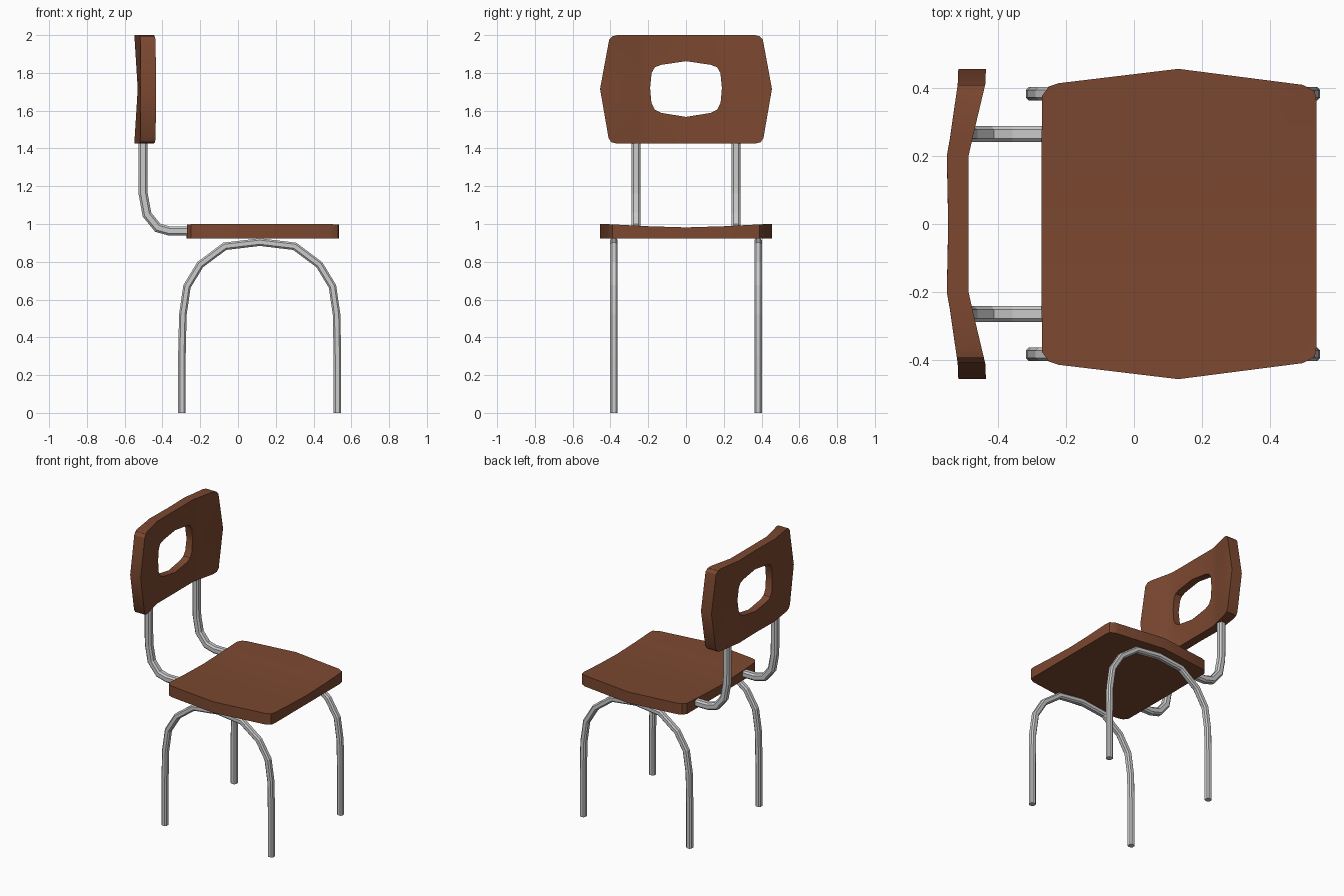
import bpy, bmesh, math
from mathutils import Vector

if "Cube" in bpy.data.objects:
    bpy.data.objects.remove(bpy.data.objects["Cube"])


def material(name, rgb):
    m = bpy.data.materials.new(name)
    m.diffuse_color = (*rgb, 1)
    m.use_nodes = True
    m.node_tree.nodes["Principled BSDF"].inputs["Base Color"].default_value = m.diffuse_color
    return m


wood = material("wood", (0.20, 0.065, 0.03))


def lerp(t, pts):
    """Piecewise linear lookup."""
    for (a, fa), (b, fb) in zip(pts, pts[1:]):
        if t <= b:
            return fa + (fb - fa) * max(0, t - a) / (b - a)
    return pts[-1][1]


def finish(name, bm, mat=None, smooth=False):
    bmesh.ops.recalc_face_normals(bm, faces=bm.faces)
    me = bpy.data.meshes.new(name)
    bm.to_mesh(me)
    bm.free()
    ob = bpy.data.objects.new(name, me)
    bpy.context.collection.objects.link(ob)
    if mat:
        me.materials.append(mat)
    if smooth:
        bpy.ops.object.select_all(action='DESELECT')
        ob.select_set(True)
        bpy.context.view_layer.objects.active = ob
        bpy.ops.object.shade_smooth_by_angle(angle=math.radians(25))
    return ob


def slab(name, loops, cuts_u, cuts_v, low, high):
    """Flat outline (u, v) with holes, cut at the bend lines, then given two curved sides."""
    bm = bmesh.new()
    for loop in loops:
        vs = [bm.verts.new((u, v, 0)) for u, v in loop]
        for a, b in zip(vs, vs[1:] + vs[:1]):
            bm.edges.new((a, b))
    bmesh.ops.triangle_fill(bm, edges=bm.edges[:], use_beauty=True)
    for axis, cuts in ((0, cuts_u), (1, cuts_v)):
        for c in cuts:
            co, no = Vector(), Vector()
            co[axis], no[axis] = c, 1
            bmesh.ops.bisect_plane(bm, geom=bm.verts[:] + bm.edges[:] + bm.faces[:],
                                   plane_co=co, plane_no=no, dist=1e-5)
    flat = bm.faces[:]
    out = bmesh.new()
    lo = {v: out.verts.new(low(v.co.x, v.co.y)) for v in bm.verts}
    hi = {v: out.verts.new(high(v.co.x, v.co.y)) for v in bm.verts}
    for f in flat:
        out.faces.new([hi[v] for v in f.verts])
        out.faces.new([lo[v] for v in reversed(f.verts)])
    for e in bm.edges:
        if e.is_boundary:
            a, b = e.verts
            out.faces.new((lo[a], lo[b], hi[b], hi[a]))
    bm.free()
    return finish(name, out, wood, True)


def tube(name, path, y, r):
    """Sweep a chamfered square along an (x, z) path."""
    c = r * 0.55
    section = [(r, c), (c, r), (-c, r), (-r, c), (-r, -c), (-c, -r), (c, -r), (r, -c)]
    pts = [Vector(p) for p in path]
    bm = bmesh.new()
    rings = []
    for i, p in enumerate(pts):
        d0 = (p - pts[i - 1]).normalized() if i else (pts[1] - p).normalized()
        d1 = (pts[i + 1] - p).normalized() if i < len(pts) - 1 else d0
        t = (d0 + d1).normalized()
        n = Vector((-t.y, t.x)) / t.dot(d0)
        rings.append([bm.verts.new((p.x + n.x * a, y + b, p.y + n.y * a)) for a, b in section])
    for p, q in zip(rings, rings[1:]):
        for k in range(8):
            j = (k + 1) % 8
            bm.faces.new((p[k], p[j], q[j], q[k]))
    bm.faces.new(rings[0])
    bm.faces.new(rings[-1])
    return finish(name, bm)


def mirror_u(half):
    """Close a right-hand half outline by mirroring in u."""
    return half + [(-u, v) for u, v in reversed(half) if u > 0]


# Seat: widest at mid depth, dished across the width (u = y, v = x)
seat_half = [(0, 0.535), (0.36, 0.535), (0.39, 0.53), (0.408, 0.495), (0.455, 0.13),
             (0.413, -0.22), (0.403, -0.25), (0.375, -0.27), (0, -0.272)]
dish = [(0, 0.982), (0.2, 0.988), (0.41, 0.999), (0.46, 1.0)]
slab("seat", [mirror_u(seat_half)], [-0.41, -0.2, 0, 0.2, 0.41], [0.13],
     lambda u, v: (v, u, 0.922),
     lambda u, v: (v, u, lerp(abs(u), dish)))

# Backrest: bent panel with a handle opening (u = y, v = z)
back_half = [(0, 2.0), (0.365, 2.0), (0.39, 1.994), (0.407, 1.975), (0.455, 1.715),
             (0.41, 1.455), (0.395, 1.433), (0.365, 1.425), (0, 1.425)]
hole_half = [(0, 1.862), (0.13, 1.843), (0.165, 1.83), (0.182, 1.80), (0.19, 1.72),
             (0.183, 1.64), (0.165, 1.605), (0.13, 1.588), (0, 1.567)]
front_x = [(0, -0.485), (0.2, -0.485), (0.25, -0.474), (0.41, -0.436), (0.46, -0.434)]
rear_x = [(0, -0.545), (0.2, -0.549), (0.25, -0.54), (0.41, -0.517), (0.46, -0.515)]


def rear(u, v):
    hollow = 0.018 * (1 - abs(v - 1.715) / 0.29) * max(0, min(1, (0.41 - abs(u)) / 0.2))
    return (lerp(abs(u), rear_x) + max(0, hollow), u, v)


slab("backrest", [mirror_u(back_half), mirror_u(hole_half)],
     [-0.41, -0.25, -0.2, 0, 0.2, 0.25, 0.41], [1.715],
     rear, lambda u, v: (lerp(abs(u), front_x), u, v))

# Arched leg frames and bent back supports, one of each per side
leg_path = [(-0.297, 0), (-0.297, 0.30), (-0.292, 0.52), (-0.27, 0.67), (-0.20, 0.785),
            (-0.07, 0.882), (0.115, 0.904), (0.30, 0.882), (0.43, 0.785), (0.50, 0.67),
            (0.522, 0.52), (0.526, 0.30), (0.526, 0)]
support_path = [(-0.24, 0.962), (-0.36, 0.962), (-0.425, 0.98), (-0.482, 1.05),
                (-0.502, 1.16), (-0.504, 1.24), (-0.504, 1.44)]
for side, s in (("left", -1), ("right", 1)):
    tube(side + "_leg_arch", leg_path, s * 0.382, 0.02)
    tube(side + "_back_support", support_path, s * 0.264, 0.024)
